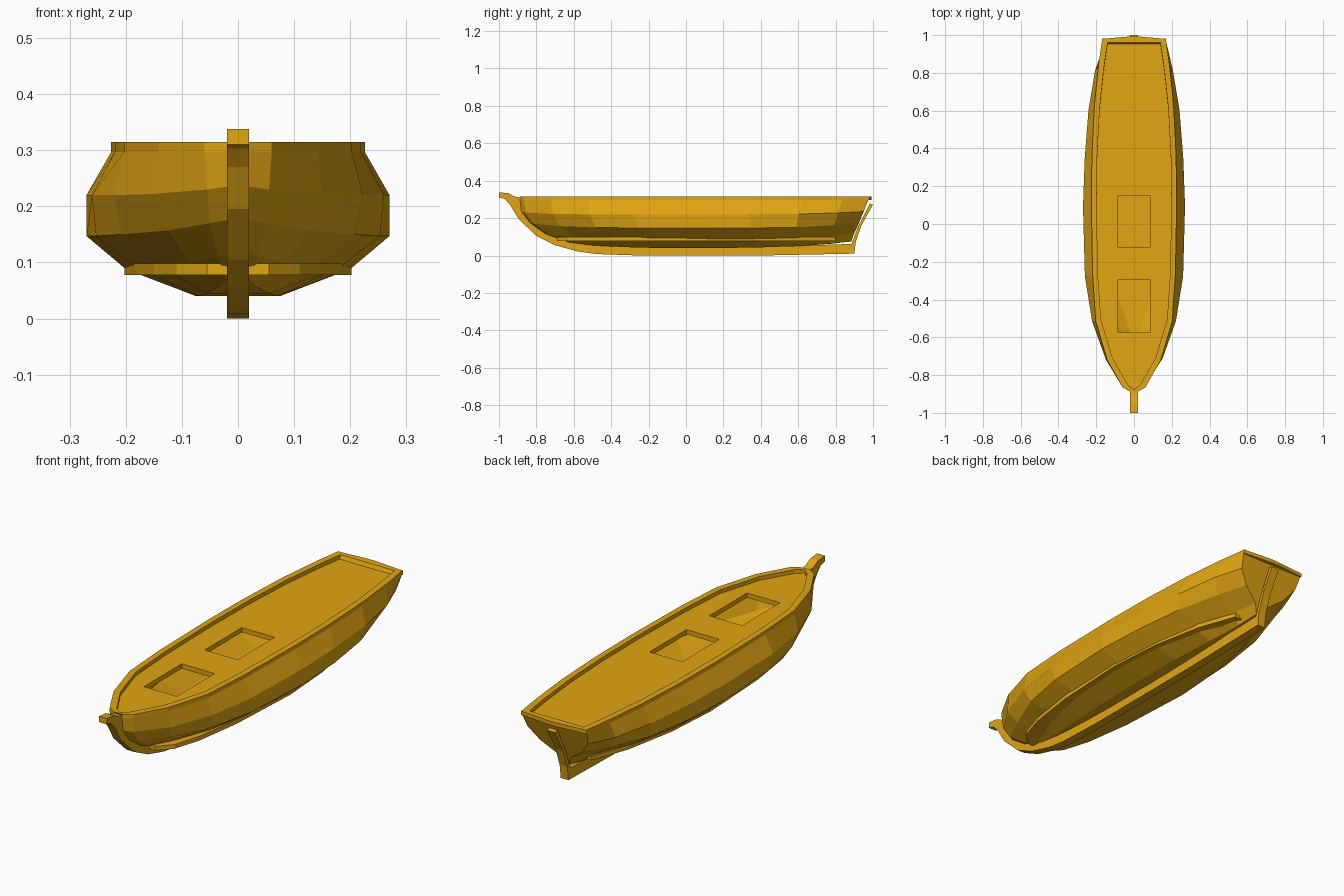
import bpy, bmesh

if "Cube" in bpy.data.objects:
    bpy.data.objects.remove(bpy.data.objects["Cube"])

mat = bpy.data.materials.new("golden_wood")
mat.diffuse_color = (0.75, 0.38, 0.006, 1)
mat.use_nodes = True
mat.node_tree.nodes["Principled BSDF"].inputs["Base Color"].default_value = mat.diffuse_color


def finish(name, bm):
    bmesh.ops.recalc_face_normals(bm, faces=bm.faces[:])
    me = bpy.data.meshes.new(name)
    bm.to_mesh(me)
    bm.free()
    me.materials.append(mat)
    ob = bpy.data.objects.new(name, me)
    bpy.context.collection.objects.link(ob)
    return ob


def extrude(name, pts, vec):
    """Closed prism from a 3D outline and an extrusion vector."""
    bm = bmesh.new()
    f = bm.faces.new([bm.verts.new(p) for p in pts])
    r = bmesh.ops.extrude_face_region(bm, geom=[f])
    bmesh.ops.translate(bm, vec=vec, verts=[v for v in r["geom"] if isinstance(v, bmesh.types.BMVert)])
    return finish(name, bm)


def mirrored_plan(right, z):
    return [(x, y, z) for x, y in right] + [(-x, y, z) for x, y in reversed(right)]


# Station fractions from bow to stern
S = [0, .012, .09, .2, .33, .53, .67, .81, .925, 1]
RIM = [.02, .06, .142, .203, .219, .226, .223, .21, .188, .168]
# Strakes, top to bottom: (bow y, stern y, half widths, heights)
STRAKES = [
    (-.888, .982, RIM, [.315] * 10),
    (-.888, .975, RIM, [.297] * 10),
    (-.88, .95, [.02, .055, .15, .222, .26, .27, .261, .241, .206, .157],
     [.235, .23, .222, .22, .22, .22, .22, .222, .228, .235]),
    (-.835, .925, [.02, .05, .125, .207, .253, .27, .258, .225, .165, .11],
     [.175, .17, .157, .15, .147, .147, .147, .151, .162, .175]),
    (-.75, .9, [.02, .035, .085, .145, .18, .2, .183, .138, .075, .035],
     [.115, .11, .1, .095, .09, .088, .088, .092, .103, .12]),
    (-.64, .884, [.015, .02, .036, .056, .07, .075, .07, .05, .027, .015],
     [.075, .07, .055, .045, .04, .04, .043, .05, .062, .075]),
]


# Hull: outer and inner lofted skins joined along the top rim
def skin(bm, inset):
    rows = []
    for i, s in enumerate(S):
        half = []
        for j, (y0, y1, w, z) in enumerate(STRAKES):
            y0, y1 = y0 + inset * .5, y1 - inset * .8
            x = max(w[i] - inset, .004)
            half.append((x, y0 + s * (y1 - y0), z[i] + (inset * .7 if j > 1 else 0)))
        pts = [(-x, y, z) for x, y, z in half] + half[::-1]
        rows.append([bm.verts.new(p) for p in pts])
    for a, b in zip(rows, rows[1:]):
        for j in range(len(a) - 1):
            bm.faces.new((a[j], a[j + 1], b[j + 1], b[j]))
    bm.faces.new(rows[0])
    bm.faces.new(rows[-1])
    return rows


bm = bmesh.new()
outer, inner = skin(bm, 0), skin(bm, .028)
loops = [[r[0] for r in k] + [r[-1] for r in reversed(k)] for k in (outer, inner)]
n = len(loops[0])
for i in range(n):
    k = (i + 1) % n
    bm.faces.new((loops[0][i], loops[0][k], loops[1][k], loops[1][i]))
finish("hull", bm)

# Main deck with two hatch openings
plan = [(w - .018, -.88 + s * 1.845) for s, w in zip(S, RIM)]
deck = extrude("main_deck", mirrored_plan(plan, .275), (0, 0, .022))
for y0, y1 in ((-.575, -.295), (-.125, .15)):
    cutter = extrude("hatch_cutter", mirrored_plan([(.085, y0), (.085, y1)], .2), (0, 0, .2))
    cutter.hide_render = True
    mod = deck.modifiers.new("hatch", 'BOOLEAN')
    mod.operation, mod.solver, mod.object = 'DIFFERENCE', 'EXACT', cutter
    bpy.context.view_layer.objects.active = deck
    bpy.ops.object.modifier_apply(modifier=mod.name)
    bpy.data.objects.remove(cutter)

# Lower deck, its edge just showing through the planking
floor = [(.055, -.69), (.11, -.63), (.15, -.5), (.183, -.27), (.202, .1), (.183, .37), (.135, .62), (.07, .8)]
extrude("lower_deck", mirrored_plan(floor, .078), (0, 0, .02))

# Transom cap, slightly peaked in plan
extrude("transom_cap", mirrored_plan([(.165, .96), (.17, .98), (.02, .993)], .297), (0, 0, .018))

# Keel, curved stem and sternpost in one side profile
profile = [
    (-1, .31), (-.97, .303), (-.94, .27), (-.895, .195), (-.8, .105), (-.7, .055), (-.58, .022),
    (-.48, .008), (-.25, 0), (.4, 0), (.9, .01), (.908, .075), (.94, .165), (1, .272), (.982, .277),
    (.92, .155), (.885, .062), (.4, .046), (-.3, .046), (-.55, .062), (-.68, .1), (-.8, .165),
    (-.865, .23), (-.885, .31), (-.915, .315), (-.95, .333), (-1, .338)]
extrude("keel_and_stem", [(-.02, y, z) for y, z in profile], (.04, 0, 0))
